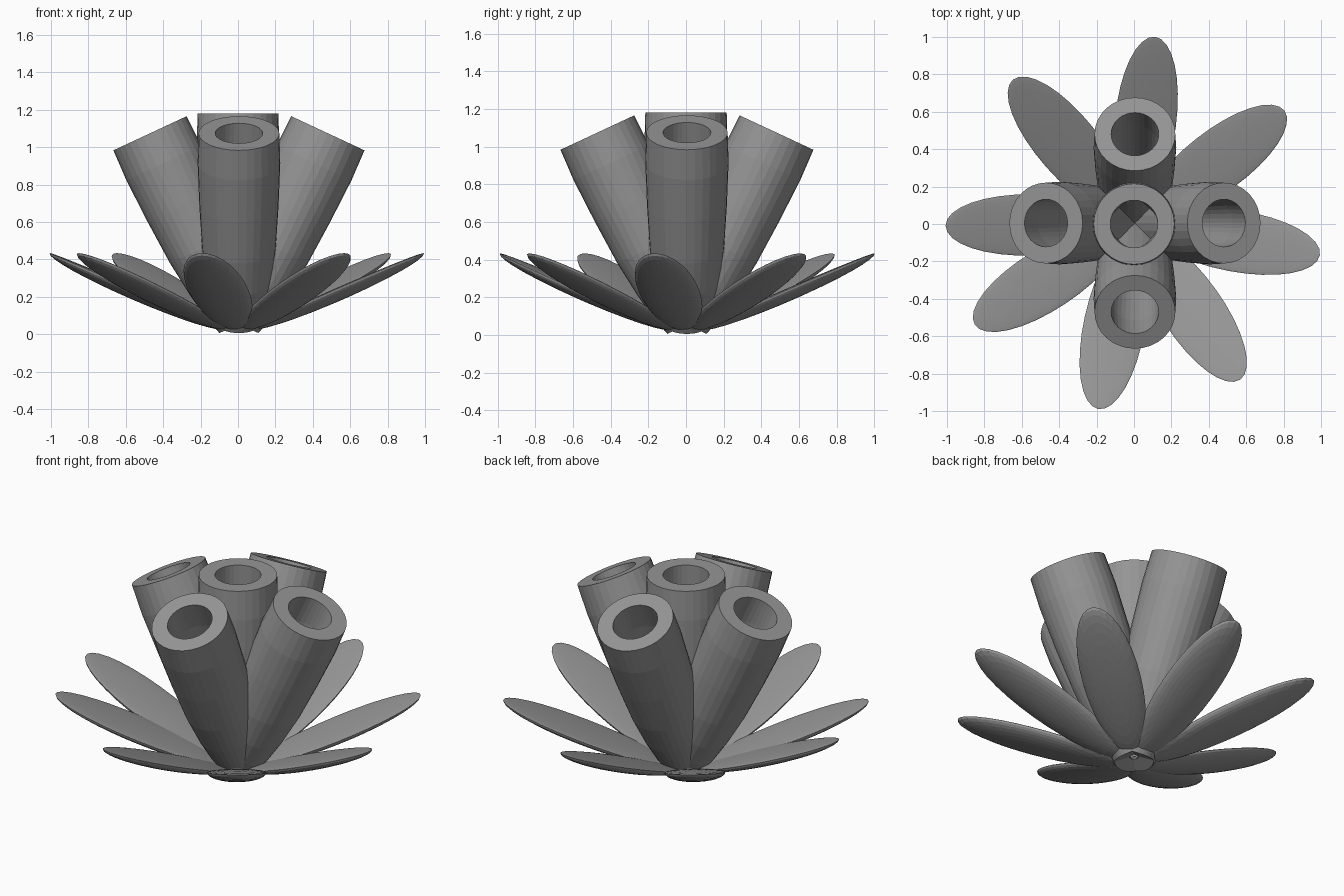
import bpy, bmesh
from math import sin, cos, pi, radians
from mathutils import Vector

if "Cube" in bpy.data.objects:
    bpy.data.objects.remove(bpy.data.objects["Cube"])

SIDES = 32
BASE_Z = 0.055

# Dark grey used on every part
grey = bpy.data.materials.new("dark_grey")
grey.diffuse_color = (0.3, 0.3, 0.3, 1)
grey.use_nodes = True
grey.node_tree.nodes["Principled BSDF"].inputs["Base Color"].default_value = grey.diffuse_color


def finish(name, bm):
    bmesh.ops.recalc_face_normals(bm, faces=bm.faces[:])
    mesh = bpy.data.meshes.new(name)
    bm.to_mesh(mesh)
    bm.free()
    mesh.materials.append(grey)
    obj = bpy.data.objects.new(name, mesh)
    bpy.context.collection.objects.link(obj)
    return obj


# Thick-walled flaring tube, lathed from a closed (radius, height) profile
def tube(name, tilt, turn):
    outer = [(0.115, 0), (0.143, 0.1), (0.172, 0.25), (0.197, 0.45),
             (0.212, 0.7), (0.221, 0.95), (0.216, 1.125)]
    inner = [(r - 0.089, z) for r, z in reversed(outer)]
    bm = bmesh.new()
    rings = [[bm.verts.new((r * cos(2 * pi * i / SIDES), r * sin(2 * pi * i / SIDES), z))
              for i in range(SIDES)] for r, z in outer + inner]
    for k, a in enumerate(rings):
        b = rings[(k + 1) % len(rings)]
        for i in range(SIDES):
            j = (i + 1) % SIDES
            bm.faces.new((a[i], a[j], b[j], b[i]))
    obj = finish(name, bm)
    obj.rotation_euler = (0, radians(tilt), radians(turn))
    obj.location = (0.005 if tilt else 0, 0.005 if tilt else 0, BASE_Z)
    return obj


# Long shallow petal: flattened ball, nearly flat on top and rounded below
def petal(name, turn):
    bm = bmesh.new()
    bmesh.ops.create_uvsphere(bm, u_segments=32, v_segments=16, radius=1)
    for v in bm.verts:
        x, y, z = v.co
        thick = 0.012 if z > 0 else 0.053
        width = 0.164 * (1 + 0.06 * x)
        v.co = Vector((0.587 + 0.51 * x, width * y, thick * z))
    obj = finish(name, bm)
    obj.rotation_euler = (0, radians(-23.3), radians(turn))
    return obj


# Tubes: one upright, four leaning outwards
tube("centre_tube", 0, 0)
for n in range(4):
    tube(f"leaning_tube_{n + 1}", 25, 90 * n)

# Ring of petals, slightly uneven
for n, angle in enumerate((-9.5, 37, 83.6, 130, 180.5, 212.3, 259, 304.3)):
    petal(f"petal_{n + 1}", angle)
